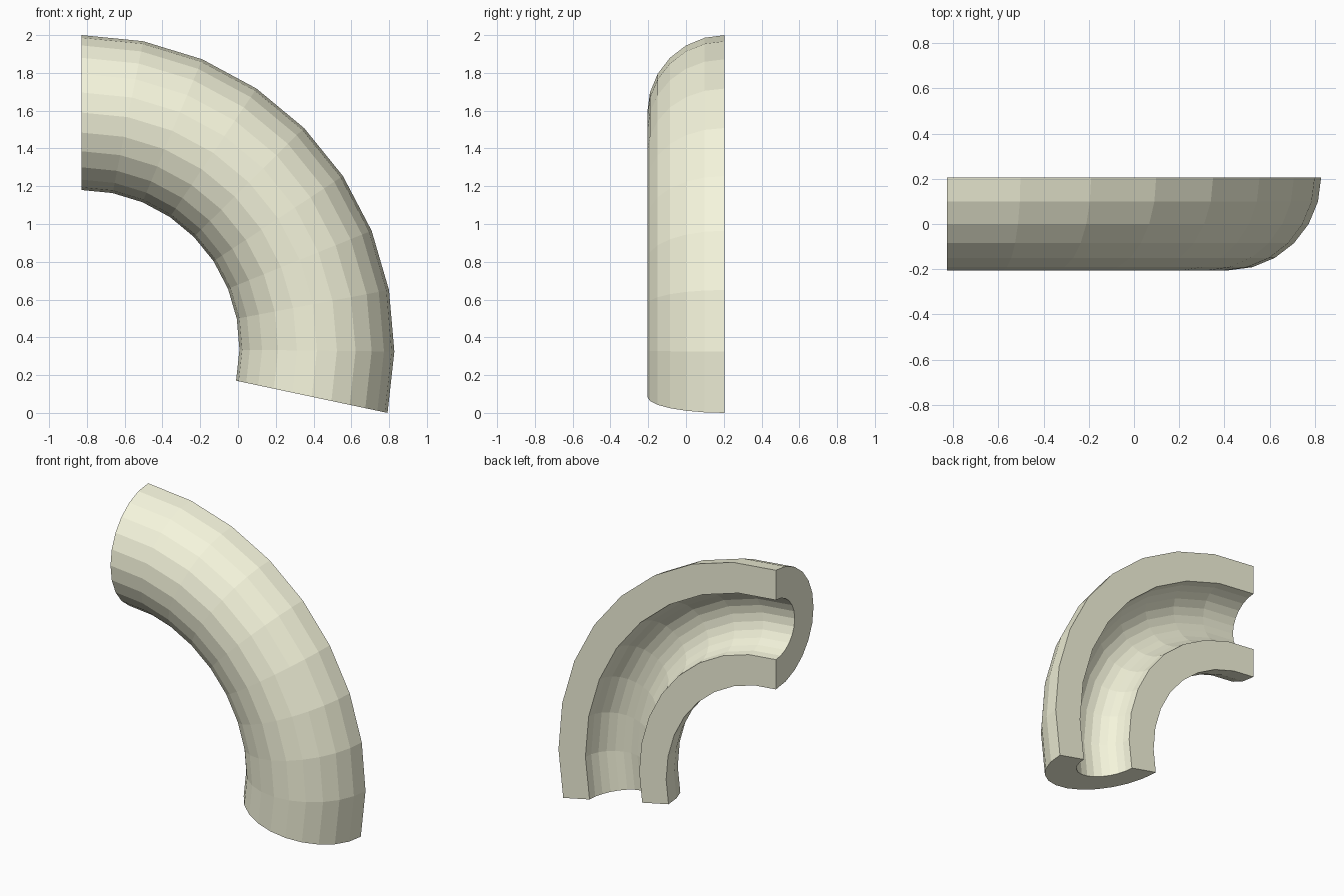
import bpy, bmesh, math

if "Cube" in bpy.data.objects:
    bpy.data.objects.remove(bpy.data.objects["Cube"])

BEND = 102.0                                   # bend angle in degrees
RINGS, SIDES = 9, 12                           # steps along bend, facets on half pipe
TUBE_OUT = 0.41
TUBE_IN = TUBE_OUT / 2
BIG = 2 / (1 + math.sin(math.radians(BEND - 90)))   # outermost bend radius
R = BIG - TUBE_OUT                             # centreline radius
CX, CZ = -BIG / 2, 2 - BIG                     # bend centre
CUT_Y = TUBE_OUT / 2                           # flat cut plane

# Half-ring cross-section: outer arc, then inner arc back again
arc = [math.pi * i / SIDES for i in range(SIDES + 1)]
profile = [(TUBE_OUT * math.cos(a), TUBE_OUT * math.sin(a)) for a in arc]
profile += [(TUBE_IN * math.cos(a), TUBE_IN * math.sin(a)) for a in reversed(arc)]

# Sweep the section around the bend
bm = bmesh.new()
rings = []
for j in range(RINGS + 1):
    t = math.radians(BEND * j / RINGS)
    rings.append([bm.verts.new((CX + (R + u) * math.sin(t), CUT_Y - v,
                                CZ + (R + u) * math.cos(t))) for u, v in profile])
n = len(profile)
for a, b in zip(rings, rings[1:]):
    for i in range(n):
        k = (i + 1) % n
        bm.faces.new((a[i], a[k], b[k], b[i]))

# End faces
for ring in (rings[0], rings[-1]):
    for i in range(SIDES):
        bm.faces.new((ring[i], ring[i + 1], ring[n - 2 - i], ring[n - 1 - i]))
bmesh.ops.recalc_face_normals(bm, faces=bm.faces[:])

mesh = bpy.data.meshes.new("half_pipe_elbow")
bm.to_mesh(mesh)
bm.free()
elbow = bpy.data.objects.new("half_pipe_elbow", mesh)
bpy.context.collection.objects.link(elbow)

mat = bpy.data.materials.new("beige")
mat.diffuse_color = (0.913, 0.913, 0.716, 1)
mat.use_nodes = True
mat.node_tree.nodes["Principled BSDF"].inputs["Base Color"].default_value = mat.diffuse_color
mesh.materials.append(mat)
